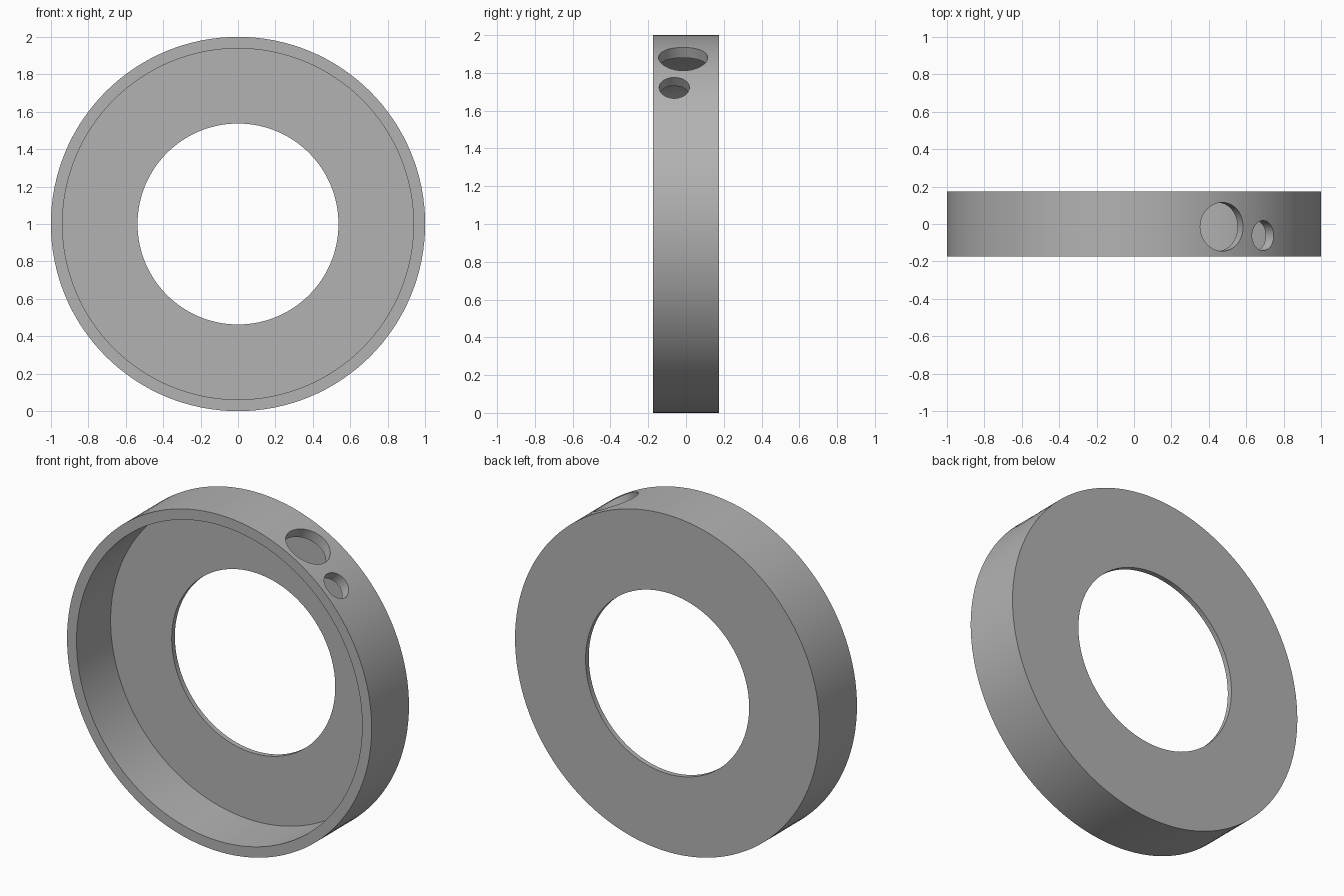
import bpy, bmesh
from math import radians, cos, sin
from mathutils import Matrix, Vector

cube = bpy.data.objects.get("Cube")
if cube:
    bpy.data.objects.remove(cube, do_unlink=True)

OUTER, INNER, BORE = 1.0, 0.938, 0.537
FRONT, FLOOR, BACK = -0.175, 0.145, 0.175
CENTRE = Vector((0, 0, 1))

grey = bpy.data.materials.new("grey")
grey.use_nodes = True
colour = (0.45, 0.45, 0.45, 1)
grey.diffuse_color = colour
grey.node_tree.nodes["Principled BSDF"].inputs["Base Color"].default_value = colour


def make_object(name, bm):
    mesh = bpy.data.meshes.new(name)
    bmesh.ops.recalc_face_normals(bm, faces=bm.faces)
    bm.to_mesh(mesh)
    bm.free()
    obj = bpy.data.objects.new(name, mesh)
    bpy.context.collection.objects.link(obj)
    mesh.materials.append(grey)
    return obj


# Open cup with a bored back plate: L-shaped section turned about the y axis
def turned_ring(name, section, steps=128):
    bm = bmesh.new()
    rings = []
    for i in range(steps):
        a = radians(360 * i / steps)
        rings.append([bm.verts.new(CENTRE + Vector((r * cos(a), y, r * sin(a))))
                      for r, y in section])
    n = len(section)
    for i in range(steps):
        p, q = rings[i], rings[(i + 1) % steps]
        for j in range(n):
            k = (j + 1) % n
            bm.faces.new((p[j], p[k], q[k], q[j]))
    return make_object(name, bm)


ring = turned_ring("ring_housing", [
    (OUTER, FRONT), (OUTER, BACK), (BORE, BACK),
    (BORE, FLOOR), (INNER, FLOOR), (INNER, FRONT)])


# Radial holes through the rim
def drill(target, angle, y, radius):
    direction = Vector((cos(radians(angle)), 0, sin(radians(angle))))
    place = Matrix.Translation(CENTRE + direction * OUTER + Vector((0, y, 0)))
    turn = direction.to_track_quat('Z', 'Y').to_matrix().to_4x4()
    bm = bmesh.new()
    bmesh.ops.create_cone(bm, cap_ends=True, segments=64, radius1=radius,
                          radius2=radius, depth=0.4, matrix=place @ turn)
    cutter = make_object("hole_cutter", bm)
    cutter.hide_render = True
    mod = target.modifiers.new("hole", 'BOOLEAN')
    mod.operation = 'DIFFERENCE'
    mod.solver = 'EXACT'
    mod.object = cutter
    bpy.ops.object.modifier_apply(modifier=mod.name)
    bpy.data.objects.remove(cutter, do_unlink=True)


bpy.ops.object.select_all(action='DESELECT')
bpy.context.view_layer.objects.active = ring
ring.select_set(True)
drill(ring, 61.8, -0.015, 0.13)
drill(ring, 46.3, -0.062, 0.08)
bpy.ops.object.shade_smooth_by_angle(angle=radians(30))
